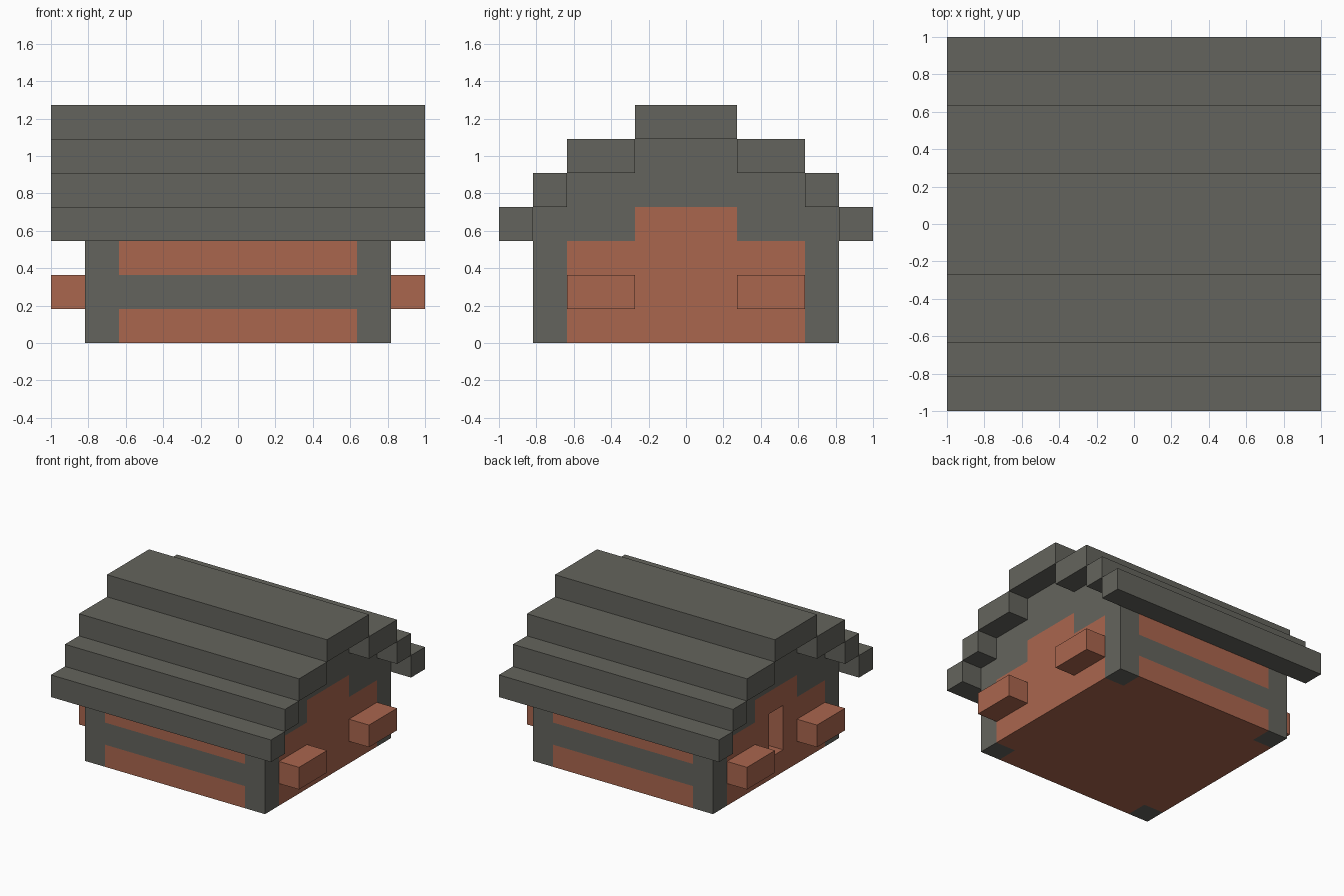
import bpy
import bmesh
from mathutils import Vector

U = 2 / 11  # one block

cube = bpy.data.objects.get("Cube")
if cube:
    bpy.data.objects.remove(cube, do_unlink=True)


def material(name, rgb):
    mat = bpy.data.materials.new(name)
    mat.use_nodes = True
    mat.diffuse_color = (*rgb, 1)
    mat.node_tree.nodes["Principled BSDF"].inputs["Base Color"].default_value = (*rgb, 1)
    return mat


STONE = material("grey stone", (0.127, 0.127, 0.109))
BRICK = material("red brick", (0.402, 0.133, 0.076))


def finish(name, bm, *mats):
    bmesh.ops.recalc_face_normals(bm, faces=bm.faces[:])
    mesh = bpy.data.meshes.new(name)
    bm.to_mesh(mesh)
    bm.free()
    for mat in mats:
        mesh.materials.append(mat)
    obj = bpy.data.objects.new(name, mesh)
    bpy.context.collection.objects.link(obj)
    return obj


def extrude_profile(name, half, x0, x1, *mats):
    """Mirror a half profile of (y, z) block points and extrude it along x."""
    points = half + [(-y, z) for y, z in reversed(half)]
    bm = bmesh.new()
    face = bm.faces.new([bm.verts.new((x0 * U, y * U, z * U)) for y, z in points])
    ext = bmesh.ops.extrude_face_region(bm, geom=[face])
    moved = [v for v in ext["geom"] if isinstance(v, bmesh.types.BMVert)]
    bmesh.ops.translate(bm, verts=moved, vec=((x1 - x0) * U, 0, 0))
    return finish(name, bm, *mats)


def box(name, x, y, z, mat):
    """Box from (min, max) block ranges."""
    bm = bmesh.new()
    bmesh.ops.create_cube(bm, size=1)
    for v in bm.verts:
        v.co = [U * (r[0] if c < 0 else r[1]) for c, r in zip(v.co, (x, y, z))]
    return finish(name, bm, mat)


# Hollow stepped house body with a doorway in one end
body = extrude_profile("house_body", [(4.5, 0), (4.5, 4), (3.5, 4), (3.5, 5), (1.5, 5), (1.5, 6)],
                       -4.5, 4.5, STONE, BRICK)
room = extrude_profile("room_cutter", [(3.5, 1), (3.5, 5.2), (1.5, 5.2), (1.5, 6.2)],
                       -3.5, 3.5, STONE)
door = box("door_cutter", (-5, -3), (-0.5, 0.5), (1, 3), STONE)
bpy.context.view_layer.objects.active = body
for cutter in (room, door):
    cutter.hide_render = True
    mod = body.modifiers.new("cut", 'BOOLEAN')
    mod.operation = 'DIFFERENCE'
    mod.solver = 'EXACT'
    mod.object = cutter
    bpy.ops.object.modifier_apply(modifier=mod.name)
    bpy.data.objects.remove(cutter, do_unlink=True)


def is_brick(p):
    """Which blocks of the body are brick."""
    x, y, z = abs(p.x), abs(p.y), p.z
    if y > 3.5:  # long walls: corner posts and stone bands
        return x < 3.5 and (z < 1 or 2 < z < 3)
    if x > 3.5:  # end walls: stepped brick panel
        return z < 3 or (z < 4 and y < 1.5)
    return z < 1


# Cut the faces along the panel borders and colour them
bm = bmesh.new()
bm.from_mesh(body.data)
borders = {0: (-3.5, 3.5), 1: (-3.5, -1.5, 1.5, 3.5), 2: (1, 2, 3, 4)}
for axis, places in borders.items():
    normal = Vector((0, 0, 0))
    normal[axis] = 1
    for place in places:
        bmesh.ops.bisect_plane(bm, geom=bm.verts[:] + bm.edges[:] + bm.faces[:],
                               dist=1e-5, plane_co=normal * place * U, plane_no=normal)
bm.normal_update()
for f in bm.faces:
    f.material_index = int(is_brick(f.calc_center_median() / U - f.normal * 0.4))
bm.to_mesh(body.data)
bm.free()

# Roof steps
box("roof_ridge", (-5.5, 5.5), (-1.5, 1.5), (6, 7), STONE)
for side, s in (("front", -1), ("back", 1)):
    for part, near, far, z in (("upper_step", 1.5, 3.5, 5), ("lower_step", 3.5, 4.5, 4),
                               ("eave", 4.5, 5.5, 3)):
        box(f"roof_{part}_{side}", (-5.5, 5.5), sorted((s * near, s * far)), (z, z + 1), STONE)

    # Brick ledges on both ends
    for end, e in (("left", 1), ("right", -1)):
        box(f"ledge_{side}_{end}", sorted((e * 4.5, e * 5.5)), sorted((s * 1.5, s * 3.5)),
            (1, 2), BRICK)
